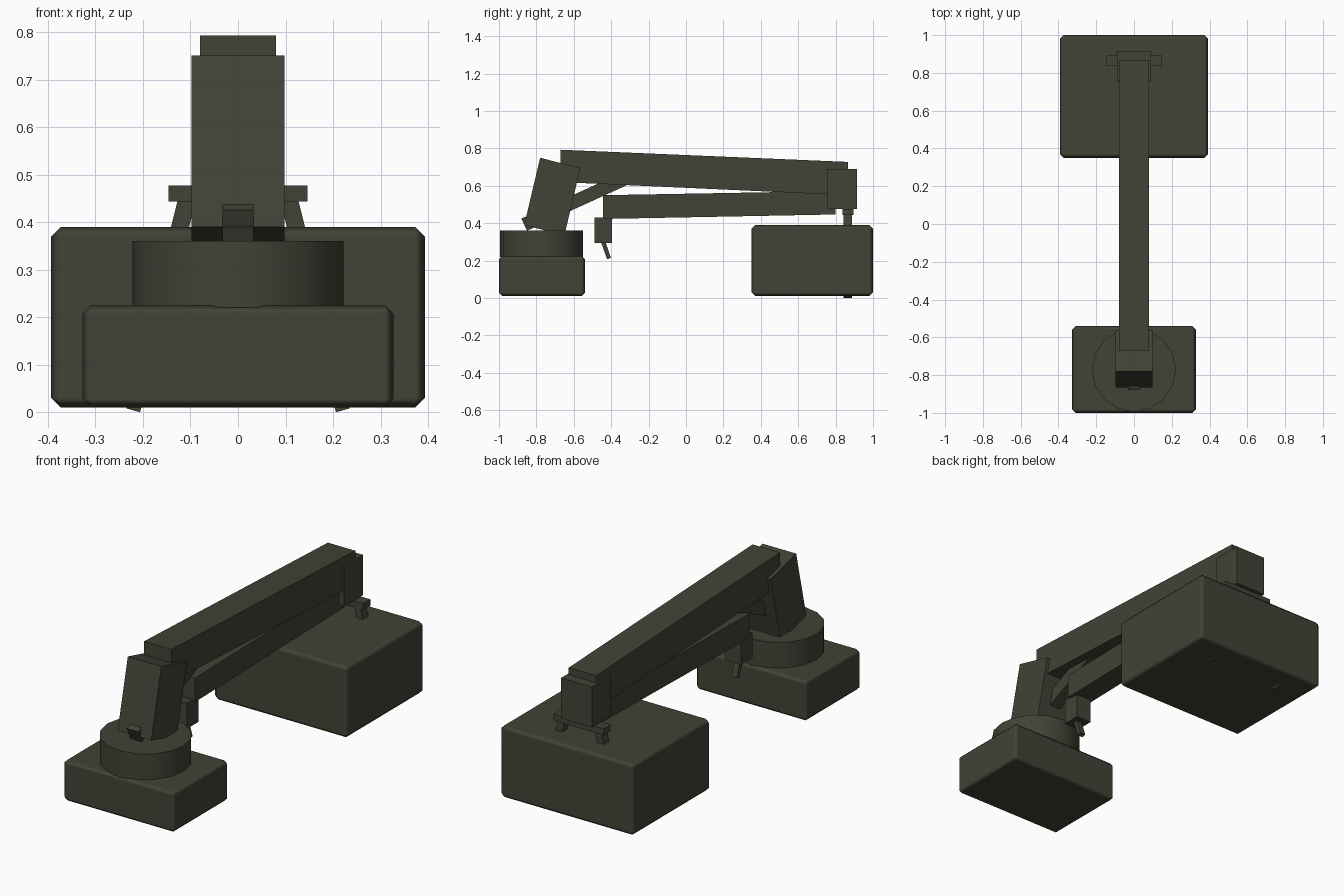
import bpy
import bmesh
import math
from mathutils import Vector

cube = bpy.data.objects.get("Cube")
if cube:
    bpy.data.objects.remove(cube, do_unlink=True)

olive = bpy.data.materials.new("dark olive paint")
olive.use_nodes = True
COLOUR = (0.056, 0.054, 0.037, 1)
olive.diffuse_color = COLOUR
olive.node_tree.nodes["Principled BSDF"].inputs["Base Color"].default_value = COLOUR


def make_object(name, bm):
    bmesh.ops.recalc_face_normals(bm, faces=bm.faces)
    mesh = bpy.data.meshes.new(name)
    bm.to_mesh(mesh)
    bm.free()
    mesh.materials.append(olive)
    obj = bpy.data.objects.new(name, mesh)
    bpy.context.collection.objects.link(obj)
    return obj


def prism(name, outline, half_depth, axis="x", centre=0):
    """Extrude an outline along x (points are y, z) or y (points are x, z)."""
    bm = bmesh.new()

    def place(p, d):
        return (d, p[0], p[1]) if axis == "x" else (p[0], d, p[1])
    verts = [bm.verts.new(place(p, centre - half_depth)) for p in outline]
    face = bm.faces.new(verts)
    new = bmesh.ops.extrude_face_region(bm, geom=[face])["geom"]
    shift = Vector(place((0, 0), 2 * half_depth))
    bmesh.ops.translate(bm, vec=shift, verts=[v for v in new if isinstance(v, bmesh.types.BMVert)])
    return make_object(name, bm)


def block(name, half_width, y0, y1, z0, z1):
    return prism(name, [(y0, z0), (y1, z0), (y1, z1), (y0, z1)], half_width)


def smooth(obj, degrees):
    bpy.ops.object.select_all(action="DESELECT")
    obj.select_set(True)
    bpy.context.view_layer.objects.active = obj
    bpy.ops.object.shade_smooth_by_angle(angle=math.radians(degrees))


def chamfered(obj, width):
    smooth(obj, 50)
    bevel = obj.modifiers.new("chamfer", "BEVEL")
    bevel.width = width
    bevel.segments = 1
    bevel.harden_normals = True


# Heavy boxes at both ends
chamfered(block("front_base", 0.327, -1.0, -0.54, 0.01, 0.225), 0.018)
chamfered(block("rear_base", 0.393, 0.35, 1.0, 0.01, 0.39), 0.02)

# Round turntable on the front base
bm = bmesh.new()
bmesh.ops.create_cone(bm, cap_ends=True, segments=16, radius1=0.222, radius2=0.222, depth=0.14)
bmesh.ops.translate(bm, vec=(0, -0.772, 0.29), verts=bm.verts)
smooth(make_object("turntable", bm), 30)

# Leaning column, long beam and parallel lower arm
prism("column", [(-0.865, 0.39), (-0.65, 0.335), (-0.565, 0.695), (-0.78, 0.75)], 0.098)
prism("upper_beam", [(-0.67, 0.62), (0.865, 0.55), (0.865, 0.728), (-0.67, 0.793)], 0.08)
prism("lower_arm", [(-0.445, 0.423), (0.80, 0.447), (0.80, 0.572), (-0.445, 0.55)], 0.06)

# Diagonal brace running through the column
prism("brace", [(-0.85, 0.36), (-0.28, 0.62), (-0.31, 0.685), (-0.88, 0.425)], 0.033)

# Hanging grip under the lower arm
block("grip_block", 0.045, -0.49, -0.395, 0.295, 0.43)
prism("grip_handle", [(-0.455, 0.30), (-0.43, 0.30), (-0.402, 0.215), (-0.422, 0.208)], 0.016)

# Rear joint with its cross bar and splayed legs
block("rear_joint", 0.09, 0.757, 0.915, 0.477, 0.69)
block("cross_bar", 0.146, 0.837, 0.896, 0.443, 0.477)
for side, word in ((1, "left"), (-1, "right")):
    outline = [(0.087, 0.45), (0.126, 0.45), (0.235, 0.008), (0.206, 0.0)]
    prism(word + "_leg", [(side * x, z) for x, z in outline], 0.023, "y", 0.865)
